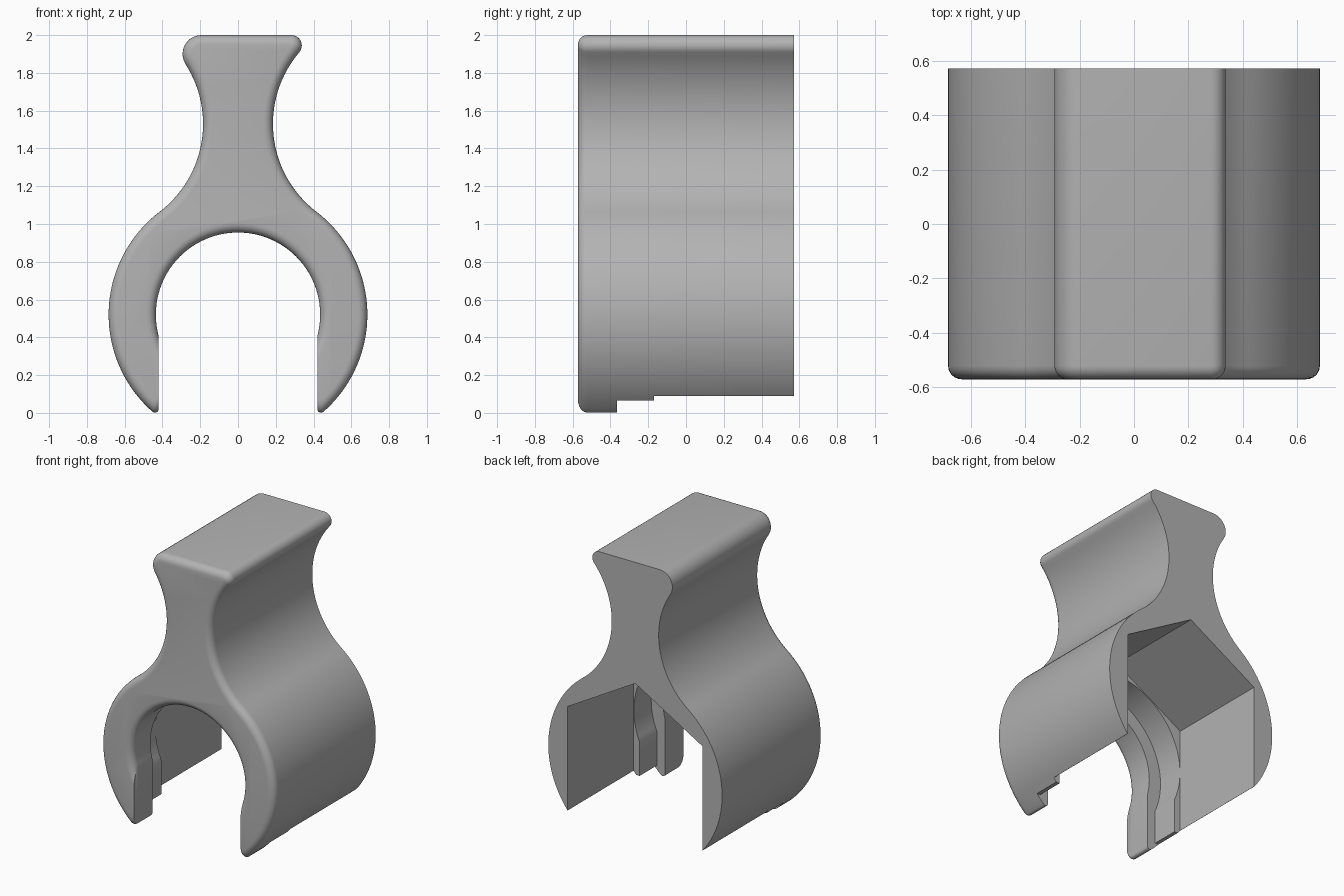
import bpy, bmesh
from math import atan2, acos, sqrt, sin, cos, pi, radians, hypot

if "Cube" in bpy.data.objects:
    bpy.data.objects.remove(bpy.data.objects["Cube"], do_unlink=True)

FRONT, BACK = -0.572, 0.572
HUB = 0.52                    # height of the ring centre
OUTER, ARCH, WALL = 0.685, 0.435, 0.42
NECK_X, NECK_Z, NECK_R = 0.77, 1.53, 0.585
TIP = 0.02
FILLET = 0.05

grey = bpy.data.materials.new("plain_grey")
grey.use_nodes = True
colour = (0.45, 0.45, 0.45, 1)
grey.diffuse_color = colour
grey.node_tree.nodes["Principled BSDF"].inputs["Base Color"].default_value = colour


def arc(cx, cz, r, a0, a1, n):
    angles = [a0 + (a1 - a0) * i / n for i in range(n + 1)]
    return [(cx + r * cos(a), cz + r * sin(a)) for a in angles]


def half_outline(corner, d):
    """Right half from leg tip to top, offset inwards by d."""
    r = OUTER - d
    tip_x = WALL + TIP
    tip_z = HUB - sqrt((r - TIP) ** 2 - tip_x ** 2)
    low = atan2(tip_z - HUB, tip_x)
    high = atan2(NECK_Z - HUB, NECK_X)
    top_z = 2 - corner
    rise = top_z - NECK_Z
    run = sqrt((NECK_R + corner) ** 2 - rise ** 2)
    phi = atan2(rise, -run)
    pts = arc(tip_x, tip_z, TIP, pi, 2 * pi + low, 8)
    pts += arc(0, HUB, r, low, high, 40)[1:]
    pts += arc(NECK_X, NECK_Z, NECK_R + d, high + pi, phi, 32)[1:]
    pts += arc(NECK_X - run, top_z, corner - d, phi - pi, pi / 2, 10)[1:]
    return pts


def outline(d):
    left = [(-x, z) for x, z in reversed(half_outline(0.1, d))]
    b = acos(WALL / (ARCH + d))
    return half_outline(0.055, d) + left + arc(0, HUB, ARCH + d, pi + b, -b, 56)


def loft(name, rings):
    """Skin a list of (y, profile) rings and cap both ends."""
    bm = bmesh.new()
    loops = [[bm.verts.new((x, y, z)) for x, z in pts] for y, pts in rings]
    n = len(loops[0])
    for a, b in zip(loops, loops[1:]):
        for i in range(n):
            j = (i + 1) % n
            bm.faces.new((a[i], a[j], b[j], b[i]))
    bm.faces.new(loops[0])
    bm.faces.new(loops[-1])
    bmesh.ops.recalc_face_normals(bm, faces=bm.faces)
    mesh = bpy.data.meshes.new(name)
    bm.to_mesh(mesh)
    bm.free()
    mesh.materials.append(grey)
    ob = bpy.data.objects.new(name, mesh)
    bpy.context.collection.objects.link(ob)
    return ob


# Clip body with a rounded front edge
rings = []
for i in range(7):
    a = pi / 2 * i / 6
    rings.append((FRONT + FILLET * (1 - sin(a)), outline(FILLET * (1 - cos(a)))))
rings.reverse()
rings = sorted(rings, key=lambda ring: ring[0]) + [(BACK, outline(0))]
clip = loft("clip_body", rings)


def skirt(half_width, z):
    """Wide strip that trims the leg ends at height z."""
    return [(half_width, z), (1, z), (1, -0.3), (-1, -0.3), (-1, z), (-half_width, z)]


# Wider round groove behind the front arch
groove_r, groove_w = 0.53, 0.485
b = acos(groove_w / groove_r)
groove = skirt(groove_w, 0.065) + arc(0, HUB, groove_r, pi + b, -b, 56)

# Gabled pocket open to the back
pocket_w = 0.532
eave = 0.83
pocket = skirt(pocket_w, 0.09) + [
    (-pocket_w, eave), (0, eave + pocket_w * sin(radians(30)) / cos(radians(30))), (pocket_w, eave)]

cutters = [loft("groove_cutter", [(-0.365, groove), (-0.15, groove)]),
           loft("pocket_cutter", [(-0.17, pocket), (BACK + 0.1, pocket)])]

bpy.context.view_layer.objects.active = clip
for cutter in cutters:
    cutter.hide_render = True
    mod = clip.modifiers.new("cut", 'BOOLEAN')
    mod.operation = 'DIFFERENCE'
    mod.solver = 'EXACT'
    mod.object = cutter
    bpy.ops.object.modifier_apply(modifier=mod.name)
    bpy.data.objects.remove(cutter, do_unlink=True)

bpy.ops.object.select_all(action='DESELECT')
clip.select_set(True)
bpy.ops.object.shade_smooth_by_angle(angle=radians(30))
